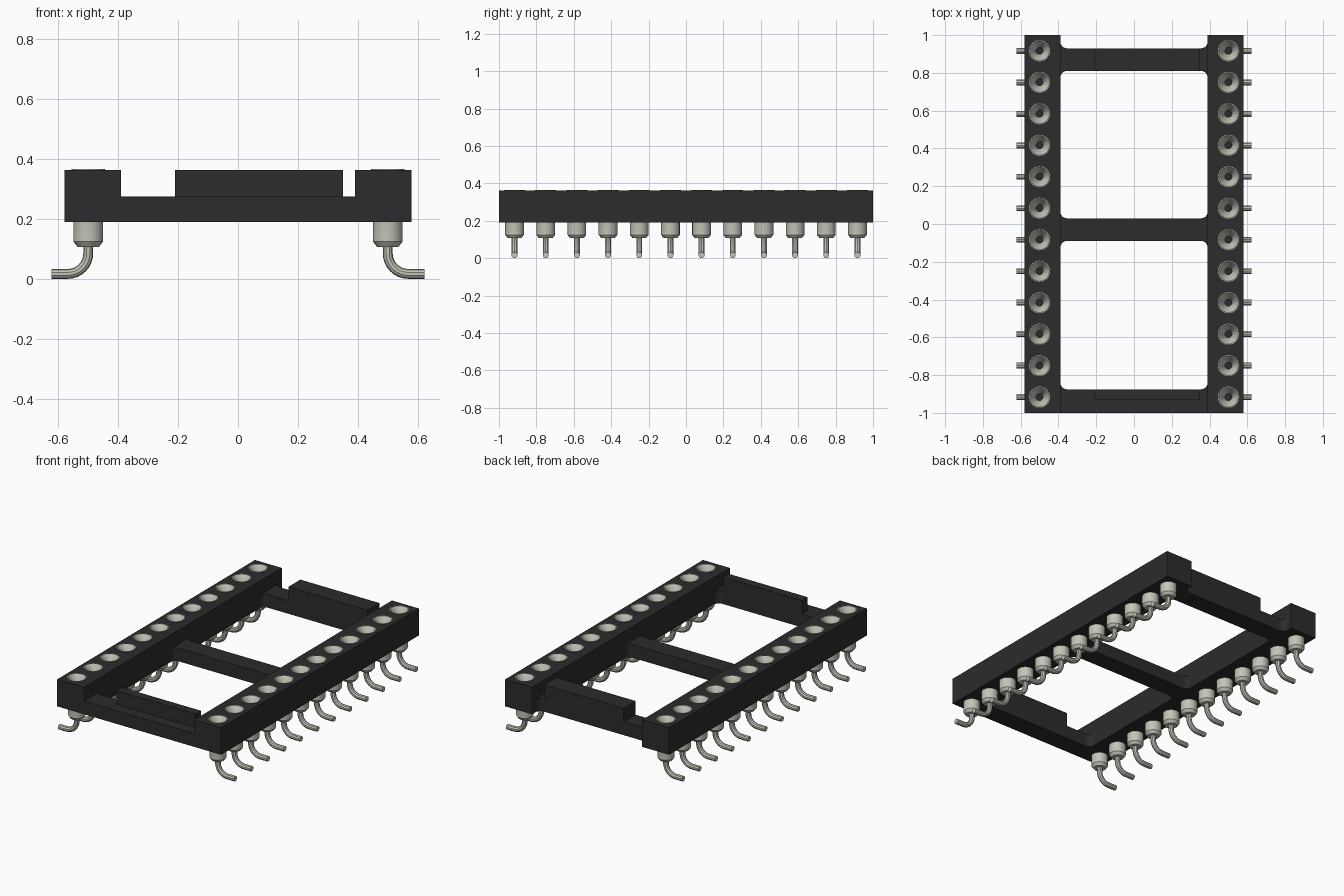
import bpy, bmesh, math
from mathutils import Matrix

cube = bpy.data.objects.get("Cube")
if cube:
    bpy.data.objects.remove(cube, do_unlink=True)

BASE, LEDGE, TOP = 0.19, 0.275, 0.363
INNER, OUTER = 0.39, 0.58
PIN_X, PITCH, COUNT = 0.5, 1 / 6, 12
PIN_YS = [(i - (COUNT - 1) / 2) * PITCH for i in range(COUNT)]


def material(name, rgb, rough):
    m = bpy.data.materials.new(name)
    m.use_nodes = True
    m.diffuse_color = (*rgb, 1)
    node = m.node_tree.nodes["Principled BSDF"]
    node.inputs["Base Color"].default_value = (*rgb, 1)
    node.inputs["Roughness"].default_value = rough
    return m


black = material("black plastic", (0.025, 0.025, 0.025), 0.6)
tin = material("tin metal", (0.56, 0.55, 0.48), 0.5)


def add_object(name, data, mat=None):
    ob = bpy.data.objects.new(name, data)
    bpy.context.collection.objects.link(ob)
    if mat and not data.materials:
        data.materials.append(mat)
    return ob


def mesh_from(bm, name):
    bmesh.ops.recalc_face_normals(bm, faces=bm.faces)
    me = bpy.data.meshes.new(name)
    bm.to_mesh(me)
    bm.free()
    return me


def prism(name, outline, z0, z1):
    bm = bmesh.new()
    face = bm.faces.new([bm.verts.new((x, y, z0)) for x, y in outline])
    top = bmesh.ops.extrude_face_region(bm, geom=[face])["geom"]
    bmesh.ops.translate(bm, vec=(0, 0, z1 - z0),
                        verts=[v for v in top if isinstance(v, bmesh.types.BMVert)])
    return add_object(name, mesh_from(bm, name), black)


def box(name, x0, x1, y0, y1, z0, z1):
    return prism(name, [(x0, y0), (x1, y0), (x1, y1), (x0, y1)], z0, z1)


def flared_edge(y, side, r=0.035):
    """Bar edge running from -x to +x, its ends curving into the rails."""
    if not side:
        return [(-INNER, y), (INNER, y)]
    arc = []
    for i in range(7):
        a = math.pi / 2 * i / 6
        arc.append((-INNER + r - r * math.cos(a), y + side * r * (1 - math.sin(a))))
    return arc + [(-x, v) for x, v in reversed(arc)]


def crossbar(name, y0, y1, flare_front=-1):
    outline = flared_edge(y0, flare_front) + flared_edge(y1, 1)[::-1]
    prism(name, outline, BASE, LEDGE)


# Crossbars with rounded window corners, and raised end walls
crossbar("front_crossbar", -1, -0.875, 0)
crossbar("middle_crossbar", -0.09, 0.03)
crossbar("back_crossbar", 0.81, 0.93)
box("front_raised_wall", -0.21, 0.35, -0.93, -0.875, LEDGE, TOP)
box("back_raised_wall", -0.21, 0.35, 0.81, 0.93, LEDGE, TOP)

# Side rails with a row of round sockets
bm = bmesh.new()
for y in PIN_YS:
    bmesh.ops.create_cone(bm, cap_ends=True, segments=24, radius1=0.0555, radius2=0.0555,
                          depth=0.12, matrix=Matrix.Translation((PIN_X, y, 0.345)))
cutter = add_object("socket_cutter", mesh_from(bm, "socket_cutter"))
cutter.hide_render = True
left_rail = box("left_rail", INNER, OUTER, -1, 1, BASE, TOP)
mod = left_rail.modifiers.new("sockets", "BOOLEAN")
mod.object, mod.operation, mod.solver = cutter, "DIFFERENCE", "EXACT"
graph = bpy.context.evaluated_depsgraph_get()
rail_mesh = bpy.data.meshes.new_from_object(left_rail.evaluated_get(graph))
left_rail.modifiers.clear()
left_rail.data = rail_mesh
bpy.data.objects.remove(cutter, do_unlink=True)
right_rail = add_object("right_rail", rail_mesh, black)
right_rail.rotation_euler.z = math.pi

# Turned pin: tapered collar, barrel and funnel-shaped socket
profile = [(0, 0.107), (0.036, 0.107), (0.05, 0.125), (0.05, 0.275), (0.056, 0.29),
           (0.056, 0.366), (0.052, 0.366), (0.018, 0.315), (0.018, 0.25), (0, 0.25)]
bm = bmesh.new()
verts = [bm.verts.new((r, 0, z)) for r, z in profile]
edges = [bm.edges.new(pair) for pair in zip(verts, verts[1:])]
bmesh.ops.spin(bm, geom=verts + edges, cent=(0, 0, 0), axis=(0, 0, 1),
               angle=2 * math.pi, steps=24)
bmesh.ops.remove_doubles(bm, verts=bm.verts, dist=0.0002)
pin_mesh = mesh_from(bm, "pin")

# Gull-wing lead: round wire bent outward
WIRE, BEND = 0.0165, 0.068
path = [(0, 0.13)]
for i in range(9):
    a = math.pi / 2 * i / 8
    path.append((BEND - BEND * math.cos(a), WIRE + BEND - BEND * math.sin(a)))
path.append((0.123, WIRE))
curve = bpy.data.curves.new("lead", "CURVE")
curve.dimensions = "3D"
curve.bevel_depth, curve.bevel_resolution = WIRE, 3
curve.use_fill_caps = True
spline = curve.splines.new("POLY")
spline.points.add(len(path) - 1)
for point, (x, z) in zip(spline.points, path):
    point.co = (x, 0, z, 1)
temp = add_object("lead_path", curve)
graph = bpy.context.evaluated_depsgraph_get()
lead_mesh = bpy.data.meshes.new_from_object(temp.evaluated_get(graph))
lead_mesh.name = "lead"
bpy.data.objects.remove(temp, do_unlink=True)

# Place pins and leads along both rails
for side, sign in (("left", 1), ("right", -1)):
    for i, y in enumerate(PIN_YS):
        for part, data in (("pin", pin_mesh), ("lead", lead_mesh)):
            ob = add_object(f"{side}_{part}_{i + 1}", data, tin)
            ob.location = (sign * PIN_X, y, 0)
            ob.rotation_euler.z = 0 if sign > 0 else math.pi

# Smooth the turned metal, keeping its edges sharp
bpy.ops.object.select_all(action="DESELECT")
for name in ("left_pin_1", "left_lead_1"):
    ob = bpy.data.objects[name]
    for poly in ob.data.polygons:
        poly.use_smooth = True
    ob.data.set_sharp_from_angle(angle=math.radians(35))
